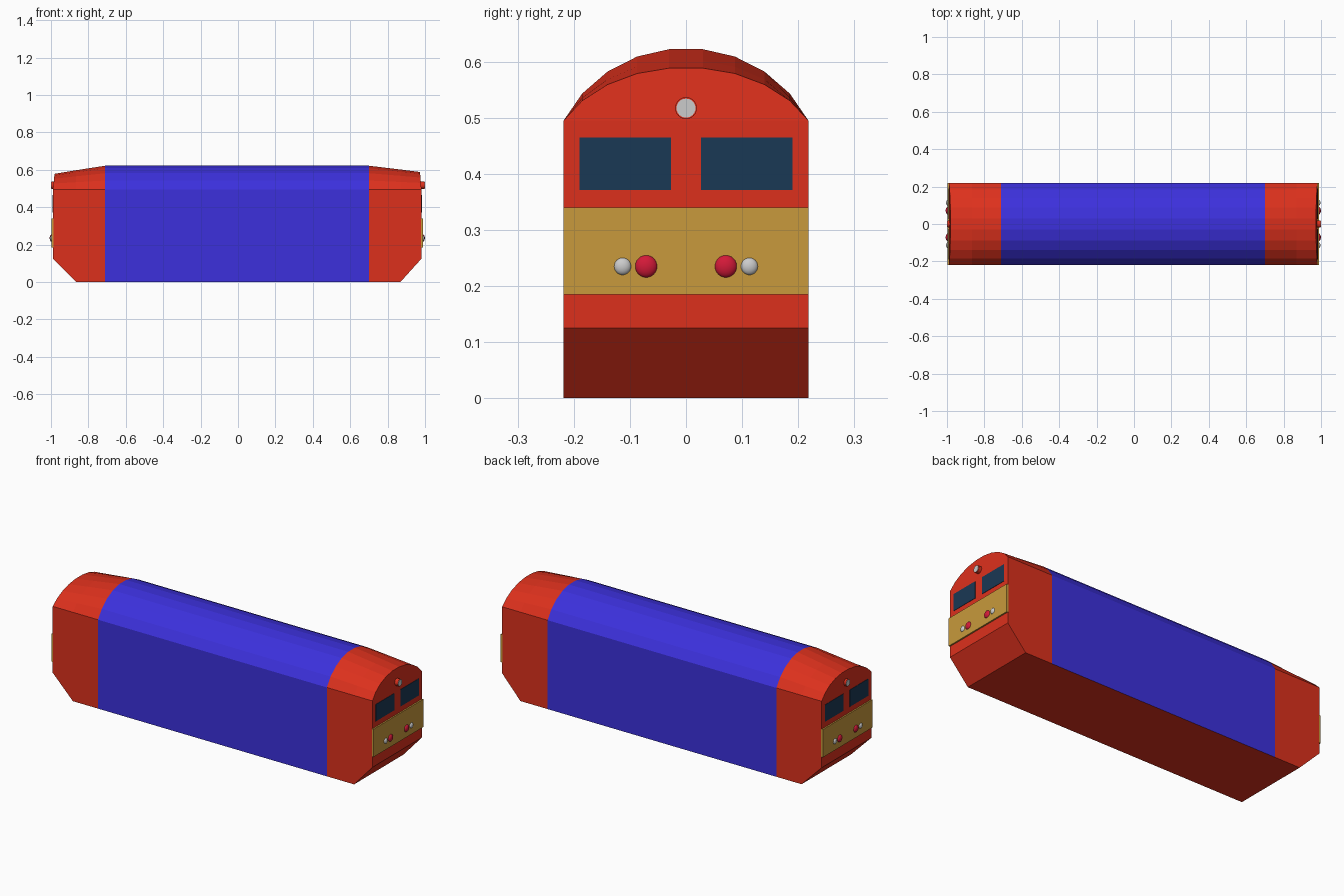
import bpy, bmesh, math

if "Cube" in bpy.data.objects:
    bpy.data.objects.remove(bpy.data.objects["Cube"])

W, EAVE = 0.218, 0.495
# half roof arch: (y, height above eave)
HALF = [(W, 0.0), (0.185, 0.048), (0.14, 0.087), (0.087, 0.114), (0.03, 0.127)]
ARCH = [(-y, h) for y, h in HALF] + [(y, h) for y, h in reversed(HALF)]


def material(name, col):
    m = bpy.data.materials.new(name)
    m.diffuse_color = (*col, 1)
    m.use_nodes = True
    m.node_tree.nodes["Principled BSDF"].inputs["Base Color"].default_value = m.diffuse_color
    return m


RED = material("red", (0.72, 0.03, 0.012))
BLUE = material("blue", (0.045, 0.03, 0.72))
YELLOW = material("yellow", (0.58, 0.32, 0.045))
GLASS = material("glass", (0.01, 0.04, 0.09))
LAMP_RED = material("lamp_red", (0.65, 0.01, 0.04))
LAMP_WHITE = material("lamp_white", (0.55, 0.55, 0.55))


def finish(bm, name, mat):
    bmesh.ops.recalc_face_normals(bm, faces=bm.faces)
    me = bpy.data.meshes.new(name)
    bm.to_mesh(me)
    bm.free()
    me.materials.append(mat)
    ob = bpy.data.objects.new(name, me)
    bpy.context.collection.objects.link(ob)
    return ob


def shell(name, mat, stations, nose=False):
    """Loft walls and roof through stations (x, floor z, roof scale, roof setback)."""
    bm = bmesh.new()
    rings = []
    for x, floor, k, back in stations:
        pts = [(x, -W, floor)]
        pts += [(x - back * h / 0.127, y, EAVE + k * h) for y, h in ARCH]
        pts += [(x, W, floor)]
        rings.append([bm.verts.new(p) for p in pts])
    for a, b in zip(rings, rings[1:]):
        for i in range(len(a) - 1):
            bm.faces.new((a[i], a[i + 1], b[i + 1], b[i]))
    if nose:
        r = rings[-1]
        bm.faces.new((r[0], r[1], r[-2], r[-1]))
        bm.faces.new(r[1:-1])
    return finish(bm, name, mat)


def box(name, mat, x, y, z):
    bm = bmesh.new()
    bmesh.ops.create_cube(bm, size=1)
    for v in bm.verts:
        v.co = [lo + (c + 0.5) * (hi - lo) for c, (lo, hi) in zip(v.co, (x, y, z))]
    return finish(bm, name, mat)


def lamp(name, mat, loc, r, depth):
    bpy.ops.mesh.primitive_uv_sphere_add(segments=20, ring_count=12, radius=1, location=loc)
    ob = bpy.context.object
    ob.name = name
    ob.scale = (depth, r, r)
    ob.data.materials.append(mat)
    bpy.ops.object.shade_smooth_by_angle()


def disc(name, mat, x0, x1, z, r):
    bpy.ops.mesh.primitive_cylinder_add(vertices=24, radius=r, depth=abs(x1 - x0),
                                        location=((x0 + x1) / 2, 0, z),
                                        rotation=(0, math.pi / 2, 0))
    bpy.context.object.name = name
    bpy.context.object.data.materials.append(mat)


# middle body
shell("body", BLUE, [(-0.71, 0, 1, 0), (0.70, 0, 1, 0)])

# underside with angled ends
bm = bmesh.new()
strip = [[bm.verts.new((x, y, z)) for y in (-W, W)]
         for x, z in ((-0.989, 0.125), (-0.865, 0), (0.868, 0), (0.981, 0.125))]
for a, b in zip(strip, strip[1:]):
    bm.faces.new((a[0], a[1], b[1], b[0]))
finish(bm, "underside", RED)

# the two cabs: side, wall start, chamfer start, nose x, roof scale at nose
for tag, s, x0, xc, xn, k in (("right", 1, 0.70, 0.868, 0.981, 0.735),
                              ("left", -1, 0.71, 0.865, 0.989, 0.66)):
    kc = 1 + (k - 1) * (xc - x0) / (xn - x0)
    shell(tag + "_cab", RED, [(s * x0, 0, 1, 0), (s * xc, 0, kc, 0),
                              (s * xn, 0.125, k, s * 0.008)], nose=True)
    # painted band and lamps on the nose
    box(tag + "_band", YELLOW, sorted((s * (xn - 0.003), s * (xn + 0.008))),
        (-W - 0.0005, W + 0.0005), (0.185, 0.34))
    disc(tag + "_headlamp_rim", RED, s * (xn - 0.01), s * 0.998, 0.517, 0.0195)
    disc(tag + "_headlamp", LAMP_WHITE, s * (xn - 0.01), s * 1.0, 0.517, 0.017)
    for m in (-1, 1):
        box(tag + "_window", GLASS, sorted((s * (xn - 0.003), s * (xn + 0.002))),
            sorted((m * 0.027, m * 0.19)), (0.371, 0.465))
        lamp(tag + "_red_lamp", LAMP_RED, (s * (xn + 0.006), m * 0.071, 0.235), 0.02, 0.012)
        lamp(tag + "_white_lamp", LAMP_WHITE, (s * (xn + 0.006), m * 0.113, 0.235), 0.0155, 0.01)
